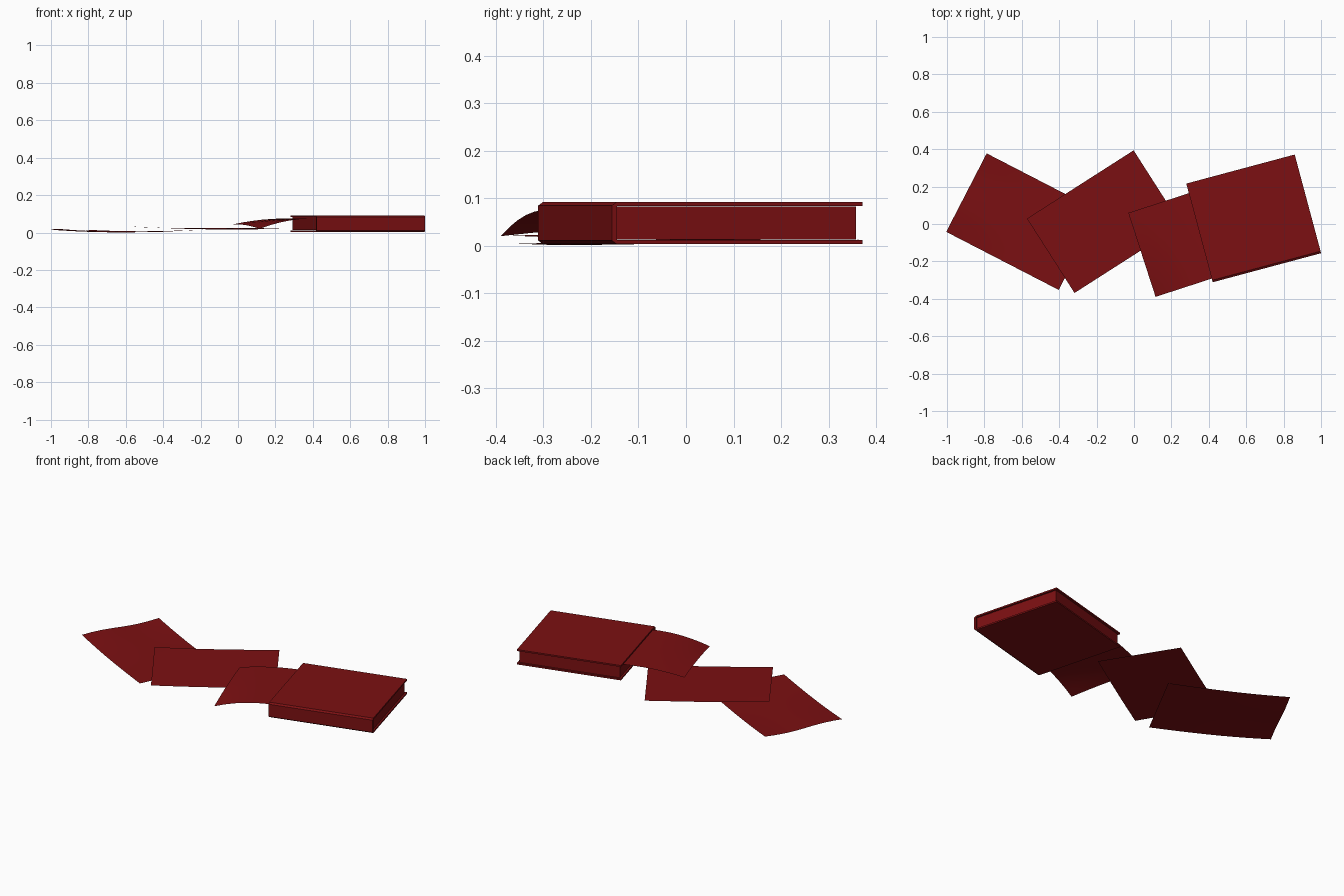
import bpy, math
from mathutils import Matrix, Vector

if "Cube" in bpy.data.objects:
    bpy.data.objects.remove(bpy.data.objects["Cube"])

red = bpy.data.materials.new("dark_red")
red.diffuse_color = (0.2, 0.005, 0.006, 1)
red.use_nodes = True
red.node_tree.nodes["Principled BSDF"].inputs["Base Color"].default_value = red.diffuse_color

BOOK = Matrix.Translation((0.64, 0.03, 0)) @ Matrix.Rotation(math.radians(15), 4, 'Z')


def add(name, verts, faces, matrix):
    me = bpy.data.meshes.new(name)
    me.from_pydata([matrix @ Vector(v) for v in verts], [], faces)
    me.materials.append(red)
    ob = bpy.data.objects.new(name, me)
    bpy.context.collection.objects.link(ob)
    return ob


def extrude_x(name, profile, half):
    # profile is a closed (y, z) loop, extruded along the book's x axis
    n = len(profile)
    verts = [(s * half, y, z) for s in (-1, 1) for y, z in profile]
    faces = [(i, i + n, (i + 1) % n + n, (i + 1) % n) for i in range(n)]
    faces += [tuple(range(n)), tuple(range(2 * n - 1, n - 1, -1))]
    return add(name, verts, faces, BOOK)


def sheet(name, centre, angle, height, nu=12, nv=8, length=0.677, width=0.472):
    # thin curled paper: height(u, v) with u along the length, v across
    verts = [((i / nu - 0.5) * length, (j / nv - 0.5) * width, height(i / nu, j / nv))
             for i in range(nu + 1) for j in range(nv + 1)]
    k = nv + 1
    faces = [(i * k + j, (i + 1) * k + j, (i + 1) * k + j + 1, i * k + j + 1)
             for i in range(nu) for j in range(nv)]
    m = Matrix.Translation((*centre, 0)) @ Matrix.Rotation(math.radians(angle), 4, 'Z')
    ob = add(name, verts, faces, m)
    for p in ob.data.polygons:
        p.use_smooth = True
    return ob


# Cover: two boards joined by a chamfered spine
extrude_x("book_cover", [
    (0.273, 0.092), (-0.262, 0.092), (-0.273, 0.084), (-0.273, 0.011),
    (-0.262, 0.003), (0.273, 0.003), (0.273, 0.012), (-0.262, 0.012),
    (-0.262, 0.083), (0.273, 0.083)], 0.3)

# Page block, recessed inside the boards
extrude_x("page_block", [(0.262, 0.0825), (-0.2615, 0.0825),
                         (-0.2615, 0.0125), (0.262, 0.0125)], 0.29)

# Loose sheet lying furthest out, with a lifted, wavy end
sheet("loose_sheet_far", (-0.595, 0.0125), -27.3,
      lambda u, v: 0.004 + 0.011 * v * u + (1 - u) ** 3 * (0.009 + 0.006 * math.sin(6 * v + 0.4))
      - 0.004 * math.sin(math.pi * u))

# Middle loose sheet resting on the far one
sheet("loose_sheet_middle", (-0.16, 0.0125), 32.6,
      lambda u, v: 0.021 + 0.011 * (1 - u) ** 4 * v + 0.004 * u * v - 0.005 * (1 - v) * math.sin(math.pi * u))


# Sheet slipping out of the book, drooping toward its free end
def slip(u, v):
    rise = 1 - max(0.0, 1 - u / 0.45) ** 2
    edge = 0.020 + 0.023 * v + 0.008 * math.sin(math.pi * v)
    return edge + (0.075 - edge) * rise


direction = Vector((math.cos(math.radians(18)), math.sin(math.radians(18))))
sheet("slipping_sheet", Vector((0.0425, -0.165)) + direction * 0.3385, 18, slip)
